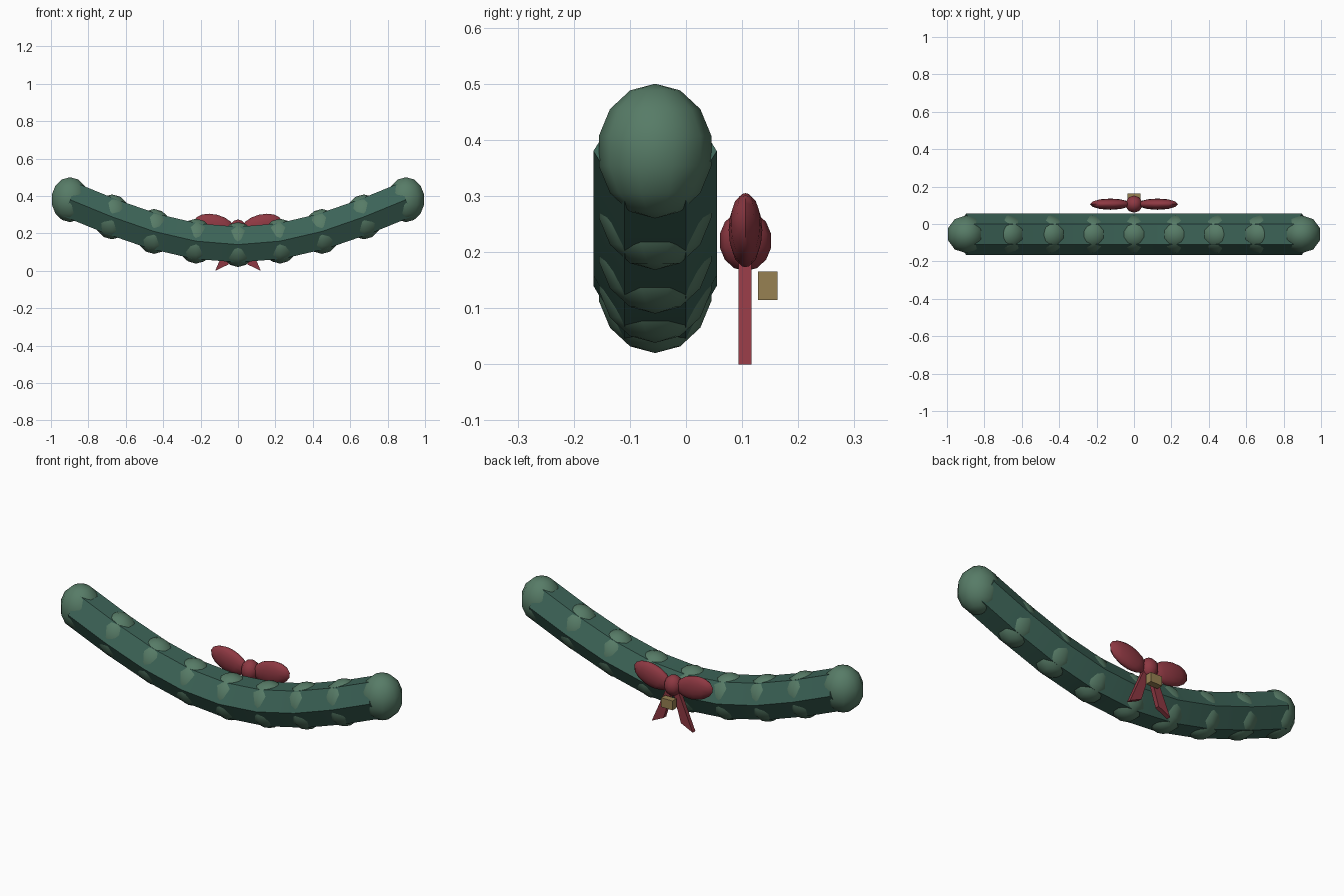
import bpy, bmesh
from math import sin, cos, pi, radians
from mathutils import Vector, Matrix

if "Cube" in bpy.data.objects:
    bpy.data.objects.remove(bpy.data.objects["Cube"])


def material(name, rgb):
    m = bpy.data.materials.new(name)
    m.diffuse_color = (*rgb, 1)
    m.use_nodes = True
    m.node_tree.nodes["Principled BSDF"].inputs["Base Color"].default_value = m.diffuse_color
    return m


DARK = material("dark_green", (0.045, 0.125, 0.095))
LIGHT = material("light_green", (0.095, 0.2, 0.135))
RED = material("red", (0.27, 0.04, 0.055))
GOLD = material("gold", (0.31, 0.22, 0.085))


def finish(name, bm, mat, angle=40):
    bmesh.ops.recalc_face_normals(bm, faces=bm.faces)
    me = bpy.data.meshes.new(name)
    bm.to_mesh(me)
    bm.free()
    me.materials.append(mat)
    ob = bpy.data.objects.new(name, me)
    bpy.context.collection.objects.link(ob)
    bpy.ops.object.select_all(action='DESELECT')
    bpy.context.view_layer.objects.active = ob
    ob.select_set(True)
    bpy.ops.object.shade_smooth_by_angle(angle=radians(angle))
    return ob


def ball(name, loc, radii, mat, segs=10, rings=7, tilt=0):
    bm = bmesh.new()
    bmesh.ops.create_uvsphere(bm, u_segments=segs, v_segments=rings, radius=1)
    m = Matrix.Translation(loc) @ Matrix.Rotation(tilt, 4, 'Y') @ Matrix.Diagonal((*radii, 1))
    bm.transform(m)
    return finish(name, bm, mat, 60)


# sagging path
Y, N = -0.055, 8
path = [Vector((0.898 * (2 * i / N - 1), Y, 0.38 - 0.24 * sin(pi * i / N))) for i in range(N + 1)]

# six-sided garland tube
bm = bmesh.new()
rows = []
for i, p in enumerate(path):
    t = (path[min(i + 1, N)] - path[max(i - 1, 0)]).normalized()
    up = Vector((-t.z, 0, t.x))
    rows.append([bm.verts.new(p + 0.11 * (cos(k * pi / 3) * Vector((0, 1, 0)) + sin(k * pi / 3) * up))
                 for k in range(6)])
for a, b in zip(rows, rows[1:]):
    for k in range(6):
        bm.faces.new((a[k], a[(k + 1) % 6], b[(k + 1) % 6], b[k]))
bm.faces.new(rows[0])
bm.faces.new(rows[-1])
finish("garland_tube", bm, DARK)

# foliage tufts poking out of the tube
for i, p in enumerate(path):
    ball(f"foliage_tuft_{i}", p, (0.105, 0.103, 0.12), LIGHT)

# bow: knot, loops and slanted tails
ball("bow_knot", (0, 0.106, 0.22), (0.047, 0.047, 0.054), RED, 10, 7)
for s, side in ((-1, "left"), (1, "right")):
    ball(f"bow_loop_{side}", (s * 0.126, 0.106, 0.239), (0.112, 0.03, 0.062), RED, 12, 8, -s * radians(14))
    bm = bmesh.new()
    outline = [(0.0, 0.2), (0.035, 0.2), (0.122, 0.0), (0.052, 0.033)]
    f = bm.faces.new([bm.verts.new((s * x, 0.094, z)) for x, z in outline])
    ext = bmesh.ops.extrude_face_region(bm, geom=[f])
    bmesh.ops.translate(bm, vec=(0, 0.023, 0),
                        verts=[v for v in ext["geom"] if isinstance(v, bmesh.types.BMVert)])
    finish(f"bow_tail_{side}", bm, RED)

# small gold tag behind the bow
bm = bmesh.new()
bmesh.ops.create_cube(bm, size=1)
bm.transform(Matrix.Translation((0, 0.146, 0.14)) @ Matrix.Diagonal((0.068, 0.035, 0.05, 1)))
finish("gold_tag", bm, GOLD)
